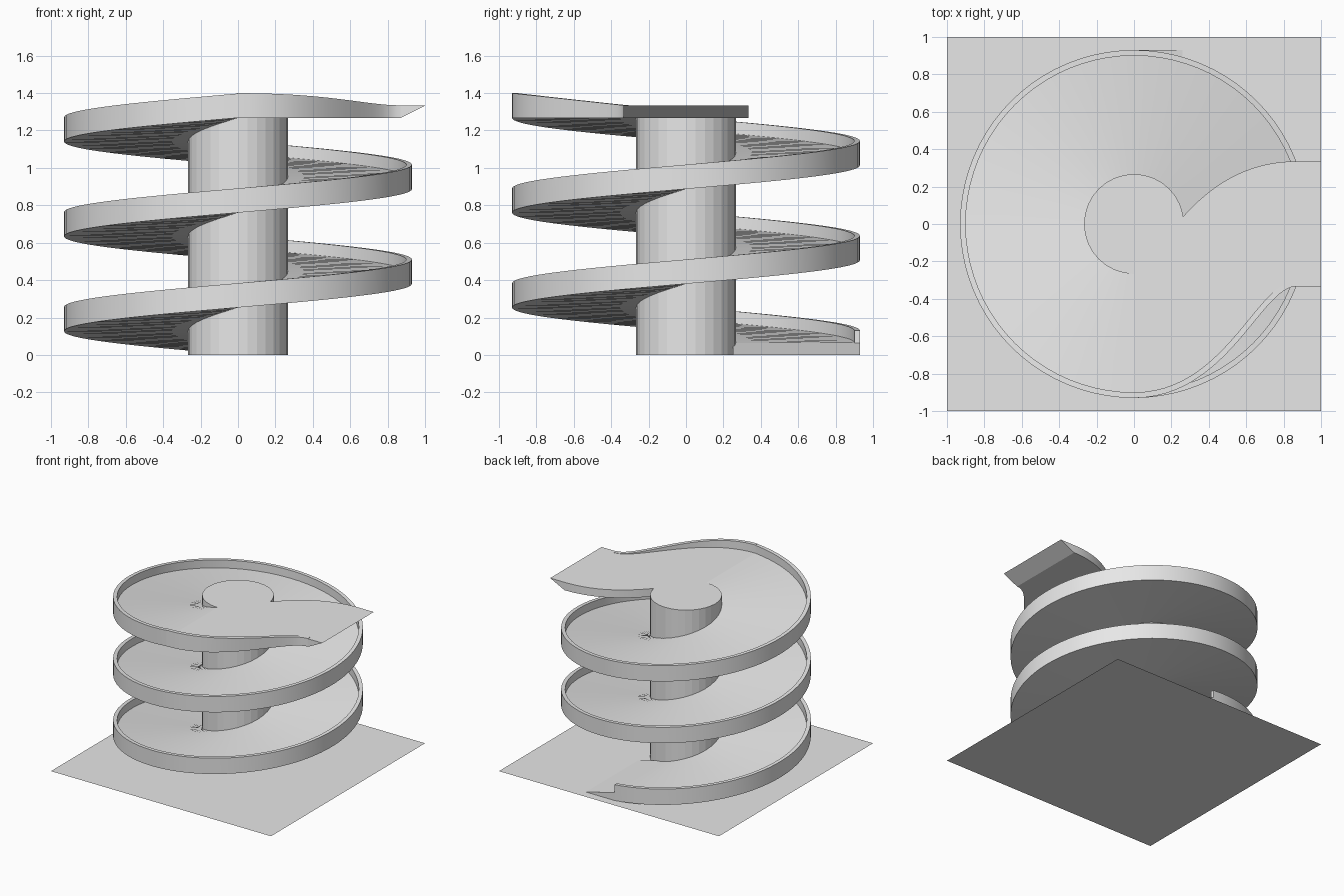
import bpy, bmesh, math
from mathutils import Vector

if "Cube" in bpy.data.objects:
    bpy.data.objects.remove(bpy.data.objects["Cube"])

R_OUT, R_IN, R_COL = 0.93, 0.90, 0.267
PITCH, SLAB, WALL = 0.507, 0.065, 0.13
TOP0 = 2.5 * PITCH            # underside of the exit deck
TOP = TOP0 + SLAB
SEG = 80                      # ramp steps per turn

grey = bpy.data.materials.new("concrete grey")
grey.diffuse_color = (0.8, 0.8, 0.8, 1)
grey.use_nodes = True
grey.node_tree.nodes["Principled BSDF"].inputs["Base Color"].default_value = grey.diffuse_color


def finish(name, bm, smooth=True):
    bmesh.ops.recalc_face_normals(bm, faces=bm.faces)
    me = bpy.data.meshes.new(name)
    bm.to_mesh(me)
    bm.free()
    ob = bpy.data.objects.new(name, me)
    bpy.context.collection.objects.link(ob)
    me.materials.append(grey)
    if smooth:
        bpy.ops.object.select_all(action='DESELECT')
        ob.select_set(True)
        bpy.context.view_layer.objects.active = ob
        bpy.ops.object.shade_smooth_by_angle(angle=math.radians(30))
    return ob


def loft(name, rings, smooth=True):
    """Skin a list of closed rings and cap both ends."""
    bm = bmesh.new()
    vs = [[bm.verts.new(p) for p in r] for r in rings]
    n = len(rings[0])
    for a, b in zip(vs, vs[1:]):
        for i in range(n):
            j = (i + 1) % n
            bm.faces.new((a[i], a[j], b[j], b[i]))
    bm.faces.new(vs[0])
    bm.faces.new(vs[-1])
    return finish(name, bm, smooth)


def bezier(p, n=24):
    a, b, c, d = (Vector(q) for q in p)
    out = []
    for i in range(n + 1):
        t = i / n
        s = 1 - t
        out.append(a * s**3 + b * 3 * s * s * t + c * 3 * s * t * t + d * t**3)
    return out


# Ground sheet
bm = bmesh.new()
bmesh.ops.create_grid(bm, x_segments=1, y_segments=1, size=1)
finish("ground_sheet", bm, False)

# Central column
circle = [(R_COL * math.cos(a), R_COL * math.sin(a))
          for a in (2 * math.pi * i / 32 for i in range(32))]
loft("column", [[(x, y, z) for x, y in circle] for z in (0, TOP)], False)

# Spiral ramp with outer parapet, two and a half turns from the back
section = [(0.25, 0), (R_OUT, 0), (R_OUT, WALL), (R_IN, WALL), (R_IN, SLAB), (0.25, SLAB)]
rings = []
for i in range(int(2.5 * SEG) + 1):
    t = i / SEG
    a = math.pi / 2 + 2 * math.pi * t
    rings.append([(r * math.cos(a), r * math.sin(a), z + PITCH * t) for r, z in section])
loft("spiral_ramp", rings)

# Entry wedge at the foot of the ramp
loft("entry_wedge", [[(0, y, 0), (0.26, y, 0), (0, y, SLAB)] for y in (0.25, R_OUT)], False)

# Exit deck: S-curve on the outside, flared curve on the inside
outer = bezier([(0, -R_OUT), (0.5, -R_OUT), (0.68, -0.333), (0.87, -0.333)])
inner = bezier([(0.87, 0.335), (0.65, 0.335), (0.45, 0.25), (0.263, 0.04)])
arc = [Vector((R_COL * math.cos(a), R_COL * math.sin(a)))
       for a in (-math.pi / 2 * i / 8 for i in range(9))]
outline = outer + inner + arc
loft("exit_deck", [[(p.x, p.y, z) for p in outline] for z in (TOP0, TOP)])

# Tapered lip at the end of the deck
loft("exit_lip", [[(0.87, y, TOP0), (1, y, TOP), (0.87, y, TOP)] for y in (-0.333, 0.335)], False)

# Parapet of the deck, sinking to floor level along the S-curve
rings = []
for i, p in enumerate(outer):
    d = outer[min(i + 1, len(outer) - 1)] - outer[max(i - 1, 0)]
    q = p + Vector((-d.y, d.x)).normalized() * (R_OUT - R_IN)
    t = i / (len(outer) - 1)
    h = TOP + 0.002 + (WALL - SLAB) * (1 - t * t * (3 - 2 * t))
    rings.append([(p.x, p.y, TOP), (p.x, p.y, h), (q.x, q.y, h), (q.x, q.y, TOP)])
loft("exit_parapet", rings)
